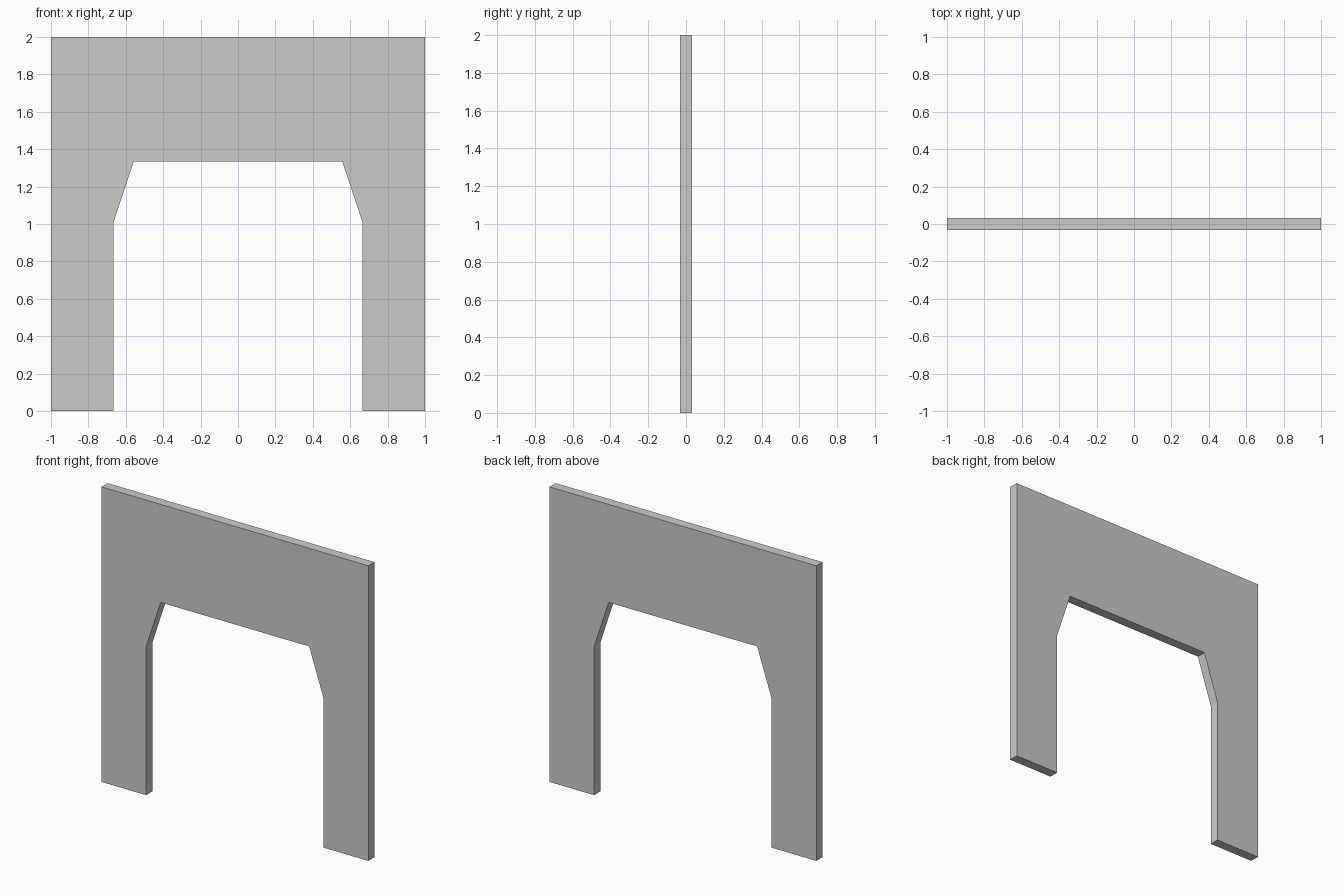
import bpy
import bmesh

if "Cube" in bpy.data.objects:
    bpy.data.objects.remove(bpy.data.objects["Cube"])

THICKNESS = 0.066

# Right half of the wall outline (x, z), from inner foot round to the top corner
half = [(0.557, 1.335), (0.665, 1.01), (0.665, 0.0), (1.0, 0.0), (1.0, 2.0)]
outline = half + [(-x, z) for x, z in reversed(half)]

# Wall panel with chamfered doorway, extruded front to back
bm = bmesh.new()
front = bm.faces.new([bm.verts.new((x, -THICKNESS / 2, z)) for x, z in outline])
back = bmesh.ops.extrude_face_region(bm, geom=[front], use_keep_orig=True)
moved = [g for g in back["geom"] if isinstance(g, bmesh.types.BMVert)]
bmesh.ops.translate(bm, verts=moved, vec=(0, THICKNESS, 0))
bmesh.ops.recalc_face_normals(bm, faces=bm.faces)

mesh = bpy.data.meshes.new("doorway_wall")
bm.to_mesh(mesh)
bm.free()
wall = bpy.data.objects.new("doorway_wall", mesh)
bpy.context.collection.objects.link(wall)
